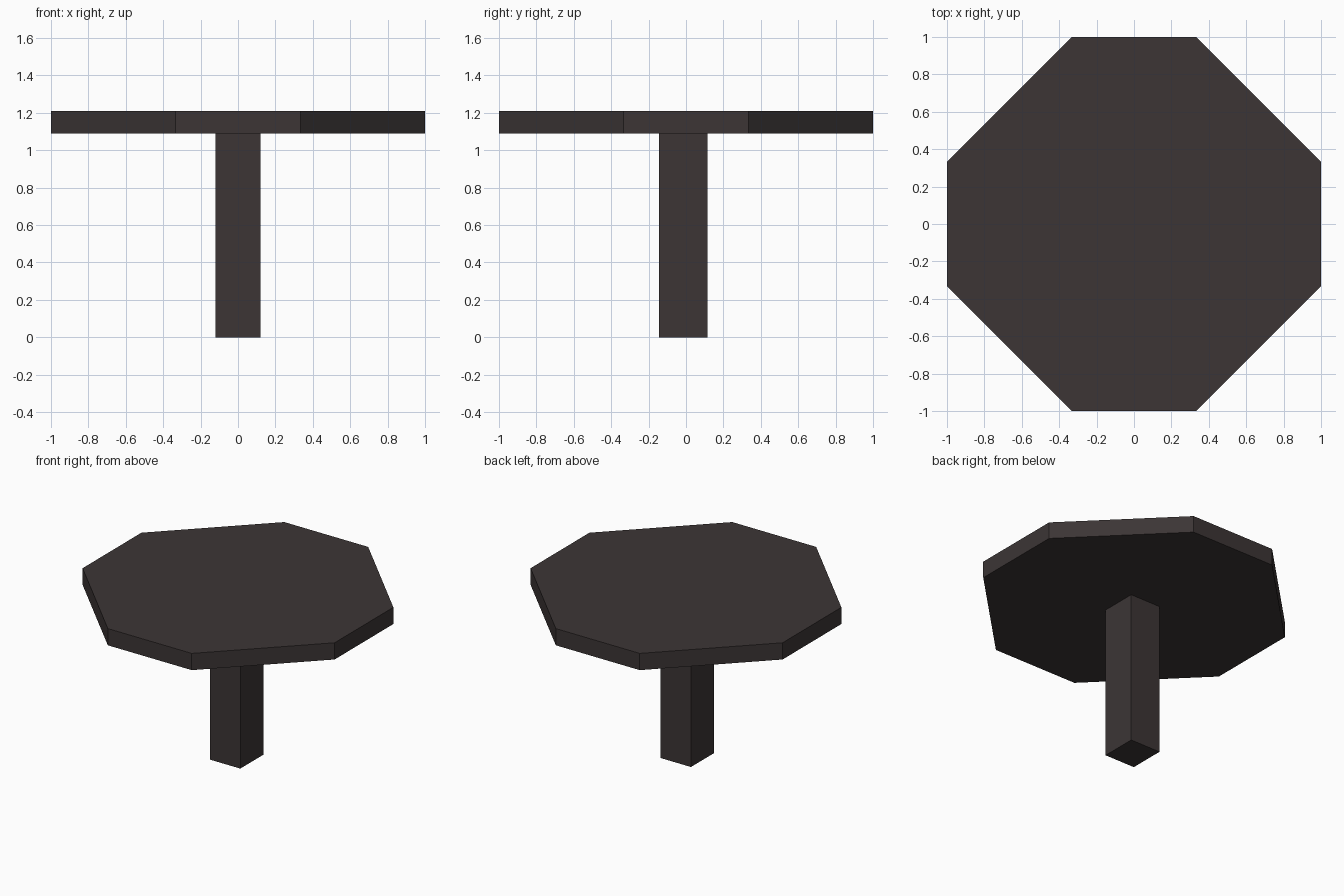
import bpy, bmesh

if "Cube" in bpy.data.objects:
    bpy.data.objects.remove(bpy.data.objects["Cube"])

# Dark brown-black finish
mat = bpy.data.materials.new("dark_wood")
mat.diffuse_color = (0.045, 0.036, 0.036, 1)
mat.use_nodes = True
mat.node_tree.nodes["Principled BSDF"].inputs["Base Color"].default_value = mat.diffuse_color


def prism(name, outline, z0, z1):
    """Extrude a flat outline from z0 up to z1."""
    bm = bmesh.new()
    face = bm.faces.new([bm.verts.new((x, y, z0)) for x, y in outline])
    ext = bmesh.ops.extrude_face_region(bm, geom=[face])
    top = [v for v in ext["geom"] if isinstance(v, bmesh.types.BMVert)]
    bmesh.ops.translate(bm, verts=top, vec=(0, 0, z1 - z0))
    bmesh.ops.recalc_face_normals(bm, faces=bm.faces)
    mesh = bpy.data.meshes.new(name)
    bm.to_mesh(mesh)
    bm.free()
    mesh.materials.append(mat)
    obj = bpy.data.objects.new(name, mesh)
    bpy.context.collection.objects.link(obj)
    return obj


# Octagonal table top
c = 0.333
prism("table_top", [(-c, -1), (c, -1), (1, -c), (1, c),
                    (c, 1), (-c, 1), (-1, c), (-1, -c)], 1.09, 1.21)

# Square post, set slightly towards the front
prism("post", [(-0.12, -0.145), (0.12, -0.145),
               (0.12, 0.115), (-0.12, 0.115)], 0, 1.09)
